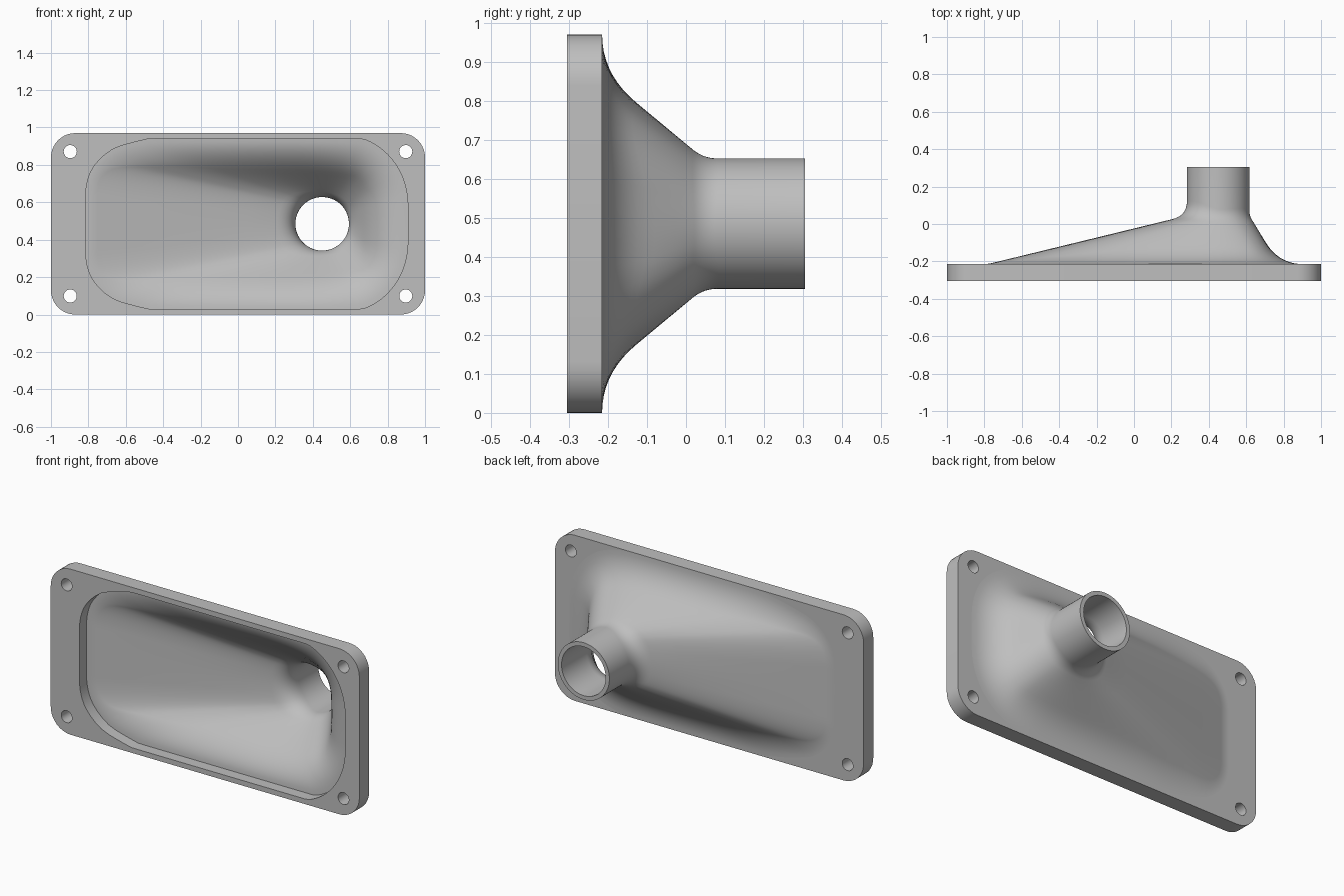
import bpy, bmesh, math
from mathutils import Vector

cube = bpy.data.objects.get("Cube")
if cube:
    bpy.data.objects.remove(cube)

MID_Z = 0.485
BACK, FRONT, TUBE_END = -0.215, -0.305, 0.305
TUBE_X, TUBE_R, SEAT = 0.45, 0.167, 0.045
WALL = 0.024

grey = bpy.data.materials.new("light_grey")
grey.use_nodes = True
colour = (0.52, 0.52, 0.52, 1)
grey.diffuse_color = colour
grey.node_tree.nodes["Principled BSDF"].inputs["Base Color"].default_value = colour


def chaikin(pts):
    out = [pts[0]]
    for a, b in zip(pts, pts[1:]):
        out += [a.lerp(b, 0.25), a.lerp(b, 0.75)]
    return out + [pts[-1]]


def resample(pts, count):
    # even spacing along the path, counting tube angle as length too
    dist = [0]
    for a, b in zip(pts, pts[1:]):
        dist.append(dist[-1] + (b - a).length)
    out, k = [], 0
    for i in range(count + 1):
        d = dist[-1] * i / count
        while k < len(pts) - 2 and dist[k + 1] < d:
            k += 1
        out.append(pts[k].lerp(pts[k + 1], (d - dist[k]) / (dist[k + 1] - dist[k])))
    return out


# Upper half of the funnel foot: x, height above middle, matching tube angle
foot = [(-0.785, 0, 180), (-0.785, 0.31, 140), (-0.5, 0.372, 125), (-0.2, 0.383, 115),
        (0.6, 0.383, 75), (0.775, 0.27, 35), (0.775, 0, 0)]
half = [Vector((x, z, math.radians(a))) for x, z, a in foot]
for _ in range(3):
    half = chaikin(half)
half = resample(half, 64)
foot = half + [Vector((p.x, -p.y, -p.z)) for p in half[-2:0:-1]]
N = len(foot)


def bezier(a, b, c, steps=9):
    return [a.lerp(b, t).lerp(b.lerp(c, t), t) for t in (i / steps for i in range(steps + 1))]


def spoke(i, wall, limit):
    """Profile from plate to tube end: foot fillet, straight slope, neck fillet."""
    p = foot[i]
    step = foot[(i + 1) % N] - foot[i - 1]
    n = Vector((-step.y, 0, step.x)).normalized()
    radial = Vector((math.cos(p.z), 0, math.sin(p.z)))
    base = Vector((p.x, BACK, p.y))
    top = Vector((TUBE_X, SEAT, 0)) + radial * TUBE_R
    h = SEAT - BACK
    d1, d2 = (base - top).dot(n), (base - top).dot(radial)
    turn1 = math.tan(math.atan2(h, d1) / 2)
    turn2 = math.tan(math.atan2(d2, h) / 2)
    # move the whole profile inward by the wall thickness
    base -= n * wall * turn1 + Vector((0, wall, 0))
    top -= radial * wall + Vector((0, wall * turn2, 0))
    t1, t2 = (0.24 + wall) * turn1, (0.1 + wall) * turn2
    rim = base + n * t1
    rim.z = max(-limit, min(limit, rim.z))
    f1 = min(t1 / math.hypot(h, d1), 0.55)
    f2 = min(t2 / math.hypot(h, d2), 0.4)
    a, b = base.lerp(top, f1), base.lerp(top, 1 - f2)
    path = bezier(rim, base, a)
    path += [a.lerp(b, k / 6) for k in range(1, 6)]
    path += bezier(b, top, top + Vector((0, t2, 0)))
    end = path[-1].copy()
    end.y = TUBE_END
    return path + [end]


def finish(ob):
    ob.data.materials.clear()
    ob.data.materials.append(grey)
    bpy.ops.object.select_all(action='DESELECT')
    ob.select_set(True)
    bpy.context.view_layer.objects.active = ob
    bpy.ops.object.shade_smooth_by_angle(angle=math.radians(32))


# Hollow funnel and tube as one closed shell
bm = bmesh.new()
columns, opening = [], []
for i in range(N):
    inner = spoke(i, WALL, 0.455)
    opening.append((inner[0].x, inner[0].z))
    loop = spoke(i, 0, 0.485) + inner[::-1]
    columns.append([bm.verts.new(v + Vector((0, 0, MID_Z))) for v in loop])
for i in range(N):
    a, b = columns[i - 1], columns[i]
    for j in range(len(a)):
        bm.faces.new((a[j - 1], a[j], b[j], b[j - 1]))
bmesh.ops.recalc_face_normals(bm, faces=bm.faces)
mesh = bpy.data.meshes.new("funnel_and_tube")
bm.to_mesh(mesh)
bm.free()
funnel = bpy.data.objects.new("funnel_and_tube", mesh)
bpy.context.collection.objects.link(funnel)
finish(funnel)


# Flange plate: rounded rectangle with opening and four screw holes
def arc(cx, cy, r, start, sweep, steps):
    angles = [math.radians(start + sweep * k / steps) for k in range(steps + 1)]
    return [(cx + r * math.cos(t), cy + r * math.sin(t)) for t in angles]


R = 0.13
corners = [(1, 1), (-1, 1), (-1, -1), (1, -1)]
outline, holes = [], []
for q, (sx, sy) in enumerate(corners):
    outline += arc(sx * (1 - R), sy * (MID_Z - R), R, 90 * q, 90, 10)
    holes.append(arc(sx * 0.897, sy * 0.386, 0.035, 0, 360, 28)[:-1])

curve = bpy.data.curves.new("flange_plate", 'CURVE')
curve.dimensions = '2D'
curve.fill_mode = 'BOTH'
curve.extrude = (BACK - FRONT) / 2
for ring in [outline, opening] + holes:
    spline = curve.splines.new('POLY')
    spline.points.add(len(ring) - 1)
    for pt, (x, y) in zip(spline.points, ring):
        pt.co = (x, y, 0, 1)
    spline.use_cyclic_u = True
plate = bpy.data.objects.new("flange_plate", curve)
bpy.context.collection.objects.link(plate)
plate.location = (0, (BACK + FRONT) / 2, MID_Z)
plate.rotation_euler = (math.pi / 2, 0, 0)
bpy.ops.object.select_all(action='DESELECT')
plate.select_set(True)
bpy.context.view_layer.objects.active = plate
bpy.ops.object.convert(target='MESH')
plate = bpy.context.view_layer.objects.active
bm = bmesh.new()
bm.from_mesh(plate.data)
bmesh.ops.remove_doubles(bm, verts=bm.verts, dist=0.0001)
bmesh.ops.recalc_face_normals(bm, faces=bm.faces)
bm.to_mesh(plate.data)
bm.free()
finish(plate)
